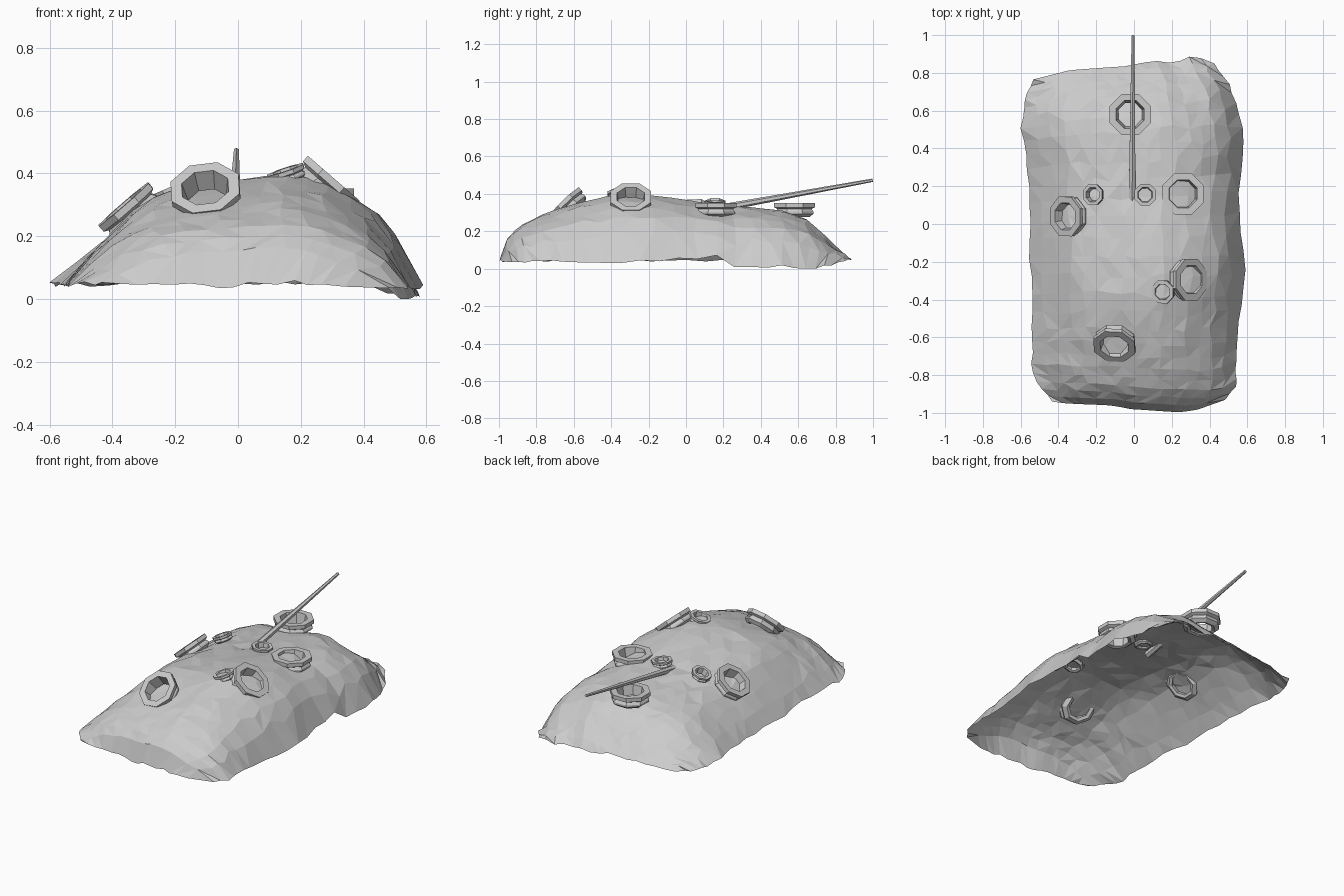
import bpy, bmesh, math, random
from mathutils import Vector

if "Cube" in bpy.data.objects:
    bpy.data.objects.remove(bpy.data.objects["Cube"])

random.seed(11)


def lerp_table(table, t):
    if t <= table[0][0]:
        return table[0][1]
    for (a, p), (b, q) in zip(table, table[1:]):
        if t <= b:
            return p + (q - p) * (t - a) / (b - a)
    return table[-1][1]


def finish(bm, name):
    mesh = bpy.data.meshes.new(name)
    bm.to_mesh(mesh)
    bm.free()
    obj = bpy.data.objects.new(name, mesh)
    bpy.context.collection.objects.link(obj)
    return obj


# Mound: outlines in plan, ridge height along y, cross-section across x
LEFT = [(-.99, -.41), (-.93, -.44), (-.86, -.50), (-.76, -.54), (-.4, -.54), (-.2, -.55), (.1, -.55),
        (.35, -.57), (.5, -.60), (.65, -.58), (.76, -.54), (.82, -.53)]
RIGHT = [(-.99, .37), (-.93, .48), (-.86, .54), (-.6, .545), (-.2, .59), (.1, .55), (.35, .58),
         (.45, .585), (.6, .555), (.75, .50), (.84, .43), (.9, .40)]
FRONT = [(-1, -.94), (-.85, -.95), (-.3, -.96), (0, -.98), (.7, -.998), (.9, -.98), (1, -.93)]
BACK = [(-1, .765), (-.6, .815), (0, .835), (.35, .865), (.55, .85), (.8, .895), (1, .85)]
RIDGE = [(-.97, .05), (-.945, .15), (-.88, .225), (-.77, .28), (-.6, .345), (-.45, .38), (-.35, .40),
         (-.2, .395), (0, .37), (.15, .345), (.3, .335), (.5, .315), (.63, .28), (.73, .19), (.81, .11), (.86, .06)]
SECTION = [(-1, 0), (-.85, .30), (-.7, .56), (-.58, .73), (-.4, .86), (0, .96), (.3, 1), (.5, .90),
           (.68, .74), (.78, .62), (.9, .36), (1, 0)]
RIM_RIGHT = [(-1, .04), (-.6, .035), (-.3, .03), (0, .055), (.17, .07), (.23, .01), (.5, .015), (.7, 0), (.9, .05)]


def build_mound():
    nu, nv = 16, 26
    bm = bmesh.new()
    rows = []
    for j in range(nv + 1):
        w = j / nv
        w = w - .08 * math.sin(2 * math.pi * w)      # closer rows near both ends
        slack = .009 * min(1, 4 * w, 4 * (1 - w))
        row = []
        for i in range(nu + 1):
            edge = i in (0, nu) or j in (0, nv)
            u = -1 + 2 * i / nu
            v = w
            if not edge:
                u += random.uniform(-.03, .03)
                v += random.uniform(-slack, slack)
            f, b = lerp_table(FRONT, u), lerp_table(BACK, u)
            y = f + (b - f) * v
            ridge = lerp_table(RIDGE, -.97 + 1.83 * v)
            l, r = lerp_table(LEFT, y), lerp_table(RIGHT, y)
            k = (u + 1) / 2
            x = l + (r - l) * k
            rim = .05 * (1 - k) + lerp_table(RIM_RIGHT, y) * k
            z = rim + max(0, ridge - rim) * lerp_table(SECTION, u)
            z += random.uniform(-.006, .006)
            if edge:
                x += random.uniform(-.006, .006)
                z += random.uniform(-.01, .006)
            row.append(bm.verts.new((x, y, max(0, z))))
        rows.append(row)
    for j in range(nv):
        for i in range(nu):
            a, b = rows[j][i], rows[j][i + 1]
            c, d = rows[j + 1][i + 1], rows[j + 1][i]
            tris = ((a, b, c), (a, c, d)) if random.random() < .5 else ((a, b, d), (b, c, d))
            for t in tris:
                bm.faces.new(t)
    finish(bm, "mound")


# Octagonal collar: stepped outside, tapering bore, lathed about its axis
PROFILE = [(.56, -.6), (.68, 0), (1, 0), (1, -.2), (.84, -.28), (.93, -.4), (.93, -.5), (.72, -.65)]


def build_collar(name, centre, axis, radius, sides=8):
    bm = bmesh.new()
    rot = Vector((0, 0, 1)).rotation_difference(Vector(axis).normalized())
    loops = []
    for s in range(sides):
        a = 2 * math.pi * (s + .5) / sides
        loops.append([bm.verts.new(Vector(centre) + rot @ Vector(
            (r * radius * math.cos(a), r * radius * math.sin(a), h * radius))) for r, h in PROFILE])
    n = len(PROFILE)
    for s in range(sides):
        p, q = loops[s], loops[(s + 1) % sides]
        for k in range(n):
            m = (k + 1) % n
            bm.faces.new((p[k], p[m], q[m], q[k]))
    bmesh.ops.recalc_face_normals(bm, faces=bm.faces)
    finish(bm, name)


build_mound()

COLLARS = [
    ("back_collar", (-.02, .58, .352), (0, 0, 1), .118),
    ("right_collar", (.26, .16, .352), (0, 0, 1), .118),
    ("left_tilted_collar", (-.365, .04, .302), (-.65, -.05, .75), .113),
    ("right_tilted_collar", (.305, -.295, .385), (.65, 0, .75), .118),
    ("front_tilted_collar", (-.105, -.65, .355), (-.12, -.7, .72), .118),
    ("small_left_collar", (-.22, .155, .355), (-.4, 0, .93), .06),
    ("small_centre_collar", (.06, .155, .36), (.1, 0, 1), .062),
    ("small_right_collar", (.15, -.36, .412), (-.3, -.1, .9), .065),
]
for collar in COLLARS:
    build_collar(*collar)

# Slanted pole, slightly tapered
start, end = Vector((-.01, .11, .31)), Vector((-.005, .998, .473))
bm = bmesh.new()
bmesh.ops.create_cone(bm, cap_ends=True, segments=6, radius1=.021, radius2=.009, depth=(end - start).length)
pole = finish(bm, "pole")
pole.rotation_mode = 'QUATERNION'
pole.rotation_quaternion = Vector((0, 0, 1)).rotation_difference((end - start).normalized())
pole.location = (start + end) / 2
